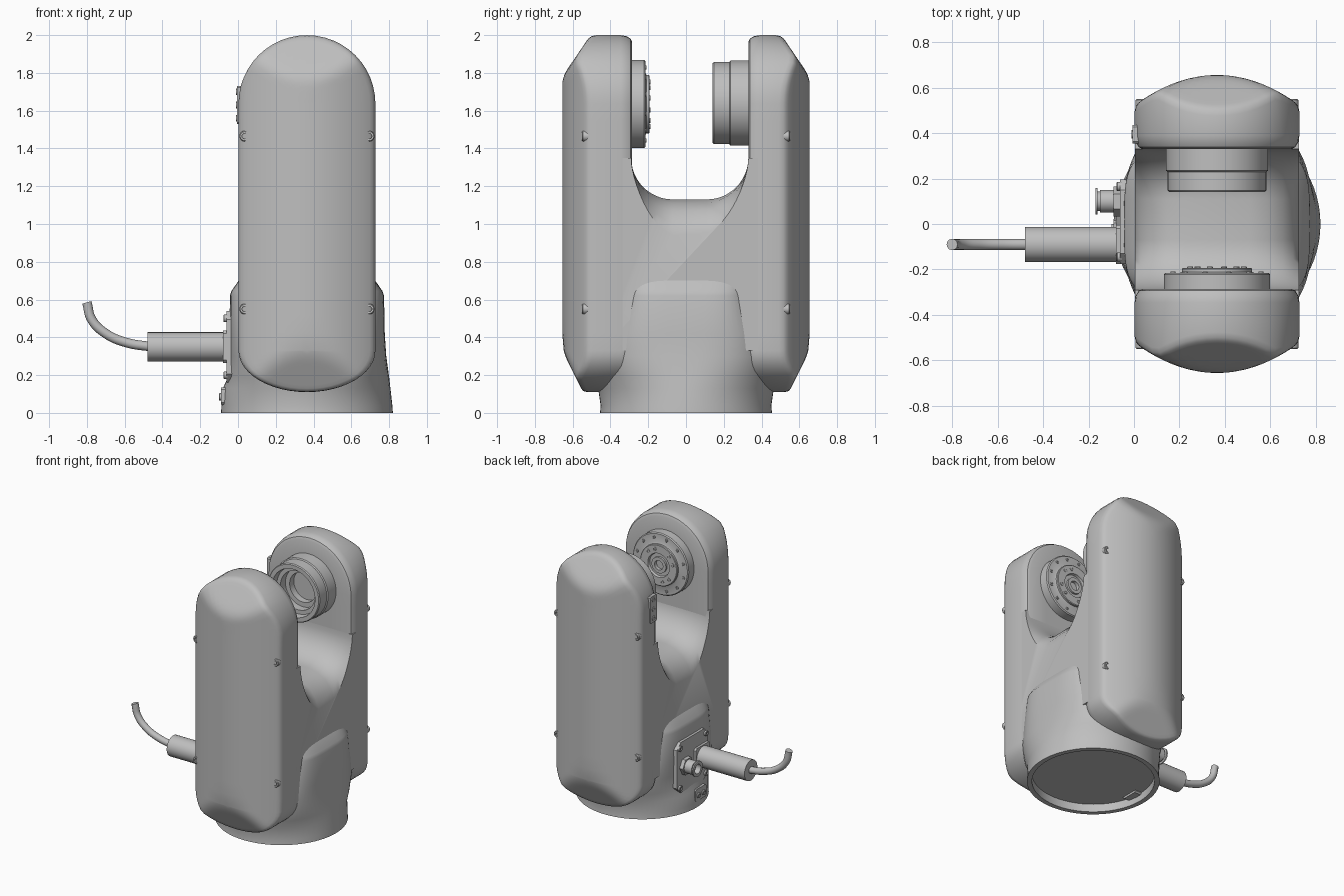
import bpy, bmesh
from math import sin, cos, pi, radians, copysign
from mathutils import Vector

cube = bpy.data.objects.get("Cube")
if cube:
    bpy.data.objects.remove(cube, do_unlink=True)

CX, HALF = 0.365, 0.3625          # centre line and half width of the fork
PIVOT, FOOT = 1.637, 0.33         # centres of the rounded arm ends

grey = bpy.data.materials.new("light_grey")
grey.use_nodes = True
COLOUR = (0.52, 0.52, 0.52, 1)
grey.diffuse_color = COLOUR
grey.node_tree.nodes["Principled BSDF"].inputs["Base Color"].default_value = COLOUR


def loft(name, rings, angle=30):
    """Skin a list of equal rings and cap both ends."""
    bm = bmesh.new()
    rows = [[bm.verts.new(p) for p in ring] for ring in rings]
    n = len(rows[0])
    for a, b in zip(rows, rows[1:]):
        for i in range(n):
            j = (i + 1) % n
            bm.faces.new((a[i], a[j], b[j], b[i]))
    for row, ring in ((rows[0], rings[0]), (rows[-1], rings[-1])):
        xs, ys, zs = zip(*ring)
        spans = sorted(max(v) - min(v) for v in (xs, ys, zs))
        if spans[1] > 1e-4:
            bm.faces.new(row)
    bmesh.ops.remove_doubles(bm, verts=bm.verts, dist=1e-5)
    bmesh.ops.recalc_face_normals(bm, faces=bm.faces)
    mesh = bpy.data.meshes.new(name)
    bm.to_mesh(mesh)
    bm.free()
    mesh.materials.append(grey)
    ob = bpy.data.objects.new(name, mesh)
    bpy.context.collection.objects.link(ob)
    bpy.ops.object.select_all(action='DESELECT')
    ob.select_set(True)
    bpy.context.view_layer.objects.active = ob
    bpy.ops.object.shade_smooth_by_angle(angle=radians(angle))
    return ob


def lathe(name, profile, origin, axis, n=48):
    """Turn (radius, distance) pairs about an axis."""
    q = Vector(axis).to_track_quat('Z', 'Y')
    o = Vector(origin)
    return loft(name, [[o + q @ Vector((r * cos(2 * pi * i / n), r * sin(2 * pi * i / n), t))
                        for i in range(n)] for r, t in profile])


def plate(name, x0, x1, y, z, hy, hz, c):
    """Chamfered plate facing along x."""
    shape = [(hy, hz - c), (hy - c, hz), (c - hy, hz), (-hy, hz - c),
             (-hy, c - hz), (c - hy, -hz), (hy - c, -hz), (hy, c - hz)]
    return loft(name, [[(x, y + a, z + b) for a, b in shape] for x in (x0, x1)])


def screw(name, origin, axis, r, h):
    lathe(name, [(0, -h), (r, -h), (r, h * 0.8), (r * 0.85, h), (r * 0.5, h),
                 (r * 0.5, h * 0.4), (0, h * 0.4)], origin, axis, 16)


# Arms: long rounded outline with a crowned outer cover
def outline():
    pts = []
    for i in range(25):
        a = pi * i / 24
        pts.append((HALF * cos(a), PIVOT, HALF * sin(a)))
    steps = 14
    side = [FOOT + (PIVOT - FOOT) * i / steps for i in range(1, steps)]
    pts += [(-HALF, z, 0) for z in reversed(side)]
    for i in range(25):
        a = pi + pi * i / 24
        pts.append((HALF * cos(a), FOOT, 0.22 * sin(a)))
    pts += [(HALF, z, 0) for z in side]
    return pts


def soft_min(a, b, k=0.03):
    h = max(k - abs(a - b), 0) / k
    return min(a, b) - h * h * k / 4


def crown(dx, z):
    arc = 0.655 - 0.12 * (dx / 0.345) ** 2
    top = 0.655 - 0.68 * (z - 1.78)
    low = 0.655 - 0.5 * (FOOT - z)
    return soft_min(soft_min(arc, top), low)


def arm(name, sign, inner):
    base = outline()

    def ring(s, depth):
        out = []
        for dx, c, dz in base:
            x, z = dx * s, c + dz * s
            out.append((CX + x, sign * depth(x, z), z))
        return out
    flat = [(0, 0), (0.5, 0), (0.9, 0), (0.95, 0.008), (0.985, 0.03), (1, 0.06)]
    rings = [ring(s, lambda x, z, d=d: inner + d) for s, d in flat]
    rim = [(1, 0.03), (0.987, 0.01), (0.96, 0.002)]
    rim += [(s / 12, 0) for s in range(11, -1, -1)]
    rings += [ring(s, lambda x, z, d=d: crown(x, z) - d) for s, d in rim]
    loft(name, rings, 35)
    for z in (0.55, 1.465):
        for side in (-1, 1):
            screw(name + "_screw", (CX + side * 0.33, sign * 0.525, z), (0, sign, 0), 0.028, 0.025)
    screw(name + "_foot_screw", (CX, sign * 0.525, 0.147), (0, sign, 0), 0.028, 0.025)


arm("front_arm", -1, 0.285)
arm("back_arm", 1, 0.33)


# Saddle block joining the arms, with sides rolled off below the U
def saddle_ring(x, drop):
    pts = [(x, 0.45, 0.33), (x, 0.45, 1.35)]
    for end, sign in ((0.33, 1), (0.29, -1)):
        arc = []
        for i in range(13):
            a = pi / 2 * i / 12
            y = end - 0.22 * (1 - cos(a))
            z = 1.35 - 0.22 * sin(a) - drop * (1 - (y / end) ** 2)
            arc.append((x, sign * y, z))
        pts += arc if sign > 0 else arc[::-1]
    return pts + [(x, -0.45, 1.35), (x, -0.45, 0.33)]


rolls = [(0.361, 0.2), (0.335, 0.13), (0.29, 0.065), (0.22, 0.02), (0.14, 0)]
sections = [(-x, d) for x, d in rolls] + rolls[::-1]
loft("saddle_block", [saddle_ring(CX + x, d) for x, d in sections], 35)

# Base: round foot blending into the raised side panels, recessed below
levels = [  # height, left, right, depth, squareness
    (0.06, 0.42, 0.42, 0.42, 2), (0, 0.42, 0.42, 0.42, 2),
    (0, 0.455, 0.455, 0.455, 2), (0.04, 0.452, 0.452, 0.452, 2),
    (0.13, 0.445, 0.442, 0.465, 2), (0.19, 0.418, 0.435, 0.48, 2.2),
    (0.3, 0.412, 0.42, 0.47, 2.8), (0.42, 0.41, 0.412, 0.43, 3.2),
    (0.62, 0.408, 0.408, 0.35, 4), (0.645, 0.4, 0.4, 0.35, 4), (0.71, 0.355, 0.355, 0.37, 4)]


def base_ring(z, left, right, hy, n):
    pts = []
    for i in range(72):
        c, s = cos(2 * pi * i / 72), sin(2 * pi * i / 72)
        hx = right if c > 0 else left
        pts.append((CX + copysign(hx * abs(c) ** (2 / n), c), copysign(hy * abs(s) ** (2 / n), s), z))
    return pts


loft("base", [base_ring(*level) for level in levels], 32)

# Drive flange on the front arm
lathe("drive_flange", [(0, 0), (0.233, 0), (0.233, 0.068), (0.226, 0.075), (0.165, 0.075),
                       (0.155, 0.08), (0.155, 0.093), (0.15, 0.097), (0.09, 0.097), (0.085, 0.08),
                       (0.06, 0.08), (0.06, 0.095), (0.035, 0.095), (0.035, 0.07), (0, 0.07)],
      (CX, -0.29, 1.635), (0, 1, 0), 64)
for i in range(12):
    a = 2 * pi * (i + 0.5) / 12
    screw("flange_bolt", (CX + 0.2 * cos(a), -0.215, 1.635 + 0.2 * sin(a)), (0, 1, 0), 0.011, 0.006)
    if i % 3:
        screw("hub_bolt", (CX + 0.122 * cos(a), -0.193, 1.635 + 0.122 * sin(a)), (0, 1, 0), 0.013, 0.006)

# Hollow bearing sleeve on the back arm
lathe("bearing_sleeve", [(0, 0), (0.225, 0), (0.225, 0.098), (0.217, 0.104), (0.217, 0.185),
                         (0.211, 0.192), (0.18, 0.192), (0.175, 0.14), (0.145, 0.14),
                         (0.145, 0.08), (0.11, 0.08), (0.11, 0.03), (0, 0.03)],
      (CX, 0.333, 1.64), (0, -1, 0), 64)

# Service plate on the back arm
plate("service_plate", 0.02, -0.006, 0.395, 1.63, 0.04, 0.1, 0.008)
for z in (1.56, 1.63, 1.7):
    screw("service_screw", (-0.006, 0.395, z), (-1, 0, 0), 0.018, 0.005)

# Connector panel
plate("connector_panel", 0, -0.062, 0.01, 0.35, 0.185, 0.19, 0.045)
for y in (-0.145, 0.165):
    for z in (0.2, 0.5):
        screw("panel_screw", (-0.064, y, z), (-1, 0, 0), 0.02, 0.012)
plate("grounding_plate", 0, -0.09, -0.05, 0.09, 0.065, 0.045, 0.01)
for y in (-0.08, -0.02):
    screw("grounding_screw", (-0.09, y, 0.085), (-1, 0, 0), 0.02, 0.01)

# Round socket with hexagonal nut
lathe("socket_nut", [(0, 0), (0.066, 0), (0.066, 0.03), (0, 0.03)], (-0.06, 0.1, 0.35), (-1, 0, 0), 6)
lathe("socket", [(0, 0), (0.05, 0), (0.05, 0.09), (0.042, 0.09), (0.042, 0.1), (0.058, 0.1),
                 (0.058, 0.11), (0.035, 0.11), (0.035, 0.07), (0, 0.07)], (-0.06, 0.1, 0.35), (-1, 0, 0), 32)

# Cable plug and cable
plate("plug_flange", -0.05, -0.08, -0.09, 0.35, 0.085, 0.085, 0.015)
lathe("cable_plug", [(0, 0), (0.077, 0), (0.077, 0.41), (0, 0.41)], (-0.07, -0.09, 0.35), (-1, 0, 0))
curve = bpy.data.curves.new("cable", 'CURVE')
curve.dimensions = '3D'
curve.bevel_depth = 0.025
curve.bevel_resolution = 4
curve.use_fill_caps = True
path = [(-0.46, 0.35), (-0.59, 0.372), (-0.7, 0.42), (-0.775, 0.495), (-0.8, 0.585)]
spline = curve.splines.new('BEZIER')
spline.bezier_points.add(len(path) - 1)
for point, (x, z) in zip(spline.bezier_points, path):
    point.co = (x, -0.09, z)
    point.handle_left_type = point.handle_right_type = 'AUTO'
curve.materials.append(grey)
bpy.context.collection.objects.link(bpy.data.objects.new("cable", curve))
